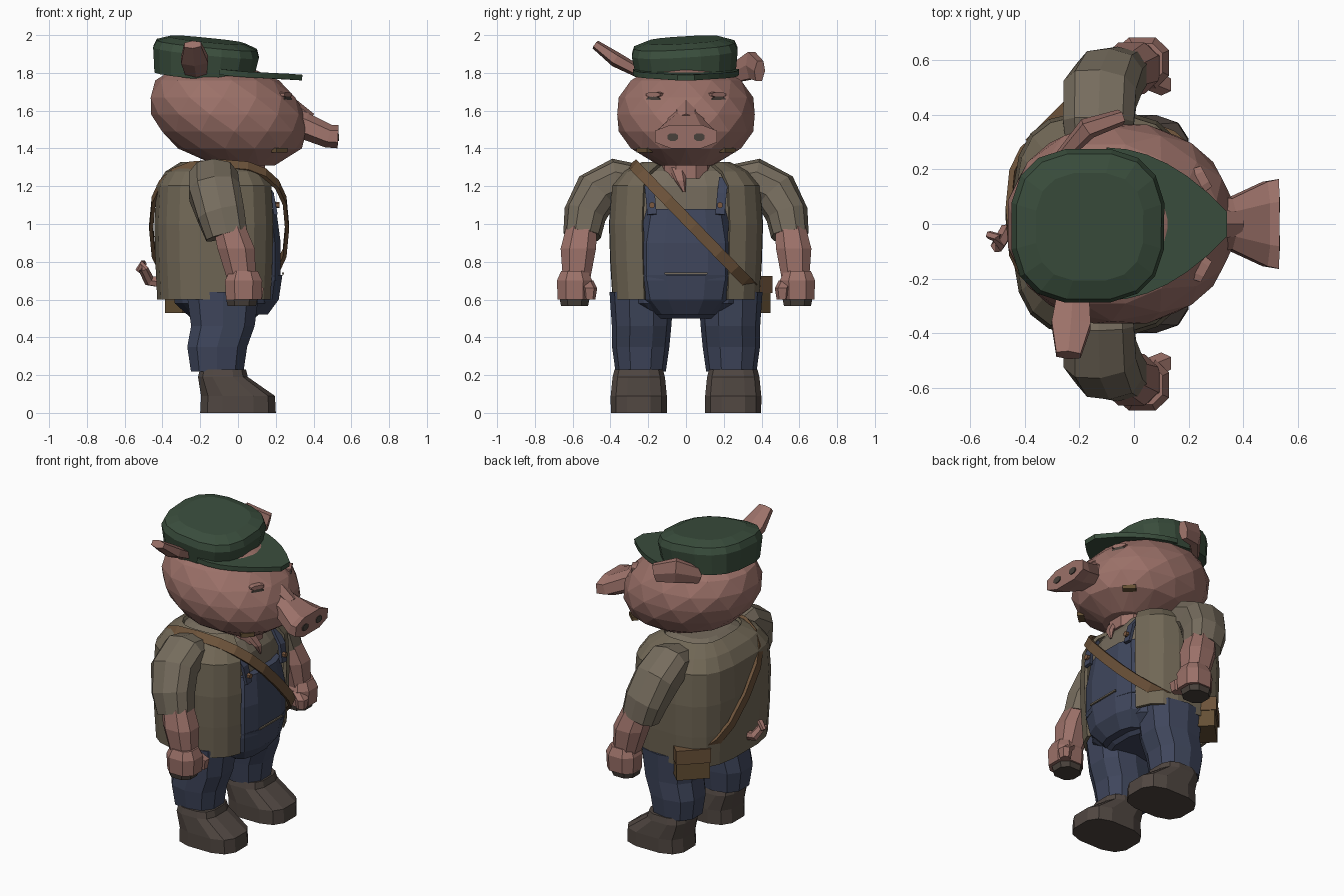
import bpy, bmesh, math
from mathutils import Vector, Matrix

cube = bpy.data.objects.get("Cube")
if cube:
    bpy.data.objects.remove(cube)

FORWARD, LEFT, UP = Vector((1, 0, 0)), Vector((0, 1, 0)), Vector((0, 0, 1))


def material(name, red, green, blue):
    colour = (red, green, blue, 1)
    mat = bpy.data.materials.new(name)
    mat.use_nodes = True
    mat.diffuse_color = colour
    mat.node_tree.nodes["Principled BSDF"].inputs["Base Color"].default_value = colour
    return mat


SKIN = material("pink skin", .33, .165, .14)
GREEN = material("cap green", .042, .075, .046)
VEST = material("khaki vest", .165, .137, .093)
SHIRT = material("khaki shirt", .18, .15, .11)
NAVY = material("denim navy", .05, .062, .108)
BOOT = material("boot brown", .08, .062, .053)
STRAP = material("strap leather", .15, .085, .042)
POUCH = material("pouch leather", .13, .08, .035)
DARK = material("dark hoof", .065, .052, .043)
COPPER = material("button copper", .2, .1, .05)


def finish(name, mat, bm):
    """Turn a bmesh into a flat shaded object."""
    bmesh.ops.recalc_face_normals(bm, faces=bm.faces)
    mesh = bpy.data.meshes.new(name)
    bm.to_mesh(mesh)
    bm.free()
    mesh.materials.append(mat)
    obj = bpy.data.objects.new(name, mesh)
    bpy.context.collection.objects.link(obj)
    return obj


def thicken(obj, amount):
    modifier = obj.modifiers.new("thickness", "SOLIDIFY")
    modifier.thickness = amount
    modifier.offset = 0
    return obj


def tangent(points, i):
    return (points[min(i + 1, len(points) - 1)] - points[max(i - 1, 0)]).normalized()


def rounded(angle, power):
    """Point on a unit circle that squares up as the power grows."""
    c, s = math.cos(angle), math.sin(angle)
    return (math.copysign(abs(c) ** (2 / power), c), math.copysign(abs(s) ** (2 / power), s))


def stack(x, y, *heights):
    return [(x, y, z) for z in heights]


def loft(name, mat, path, radii, flat=1, sides=8, power=2.5, across=None, gap=0, stagger=False):
    """Skin rings along a path: level rings, or rings square to the path if across is given."""
    bm = bmesh.new()
    points = [Vector(p) for p in path]
    flats = flat if isinstance(flat, tuple) else [flat] * len(points)
    loops = []
    for i, (point, radius) in enumerate(zip(points, radii)):
        u, v = FORWARD, LEFT
        if across:
            along = tangent(points, i)
            u = (across - along * across.dot(along)).normalized()
            v = along.cross(u)
        loop = []
        for k in range(sides):
            angle = math.tau * (k + .5) / sides
            if gap:
                angle = gap + (math.tau - 2 * gap) * k / (sides - 1)
            if stagger and i % 2:
                angle += math.pi / sides
            c, s = rounded(angle, power)
            loop.append(bm.verts.new(point + u * radius * c + v * radius * flats[i] * s))
        loops.append(loop)
    for i, (low, high) in enumerate(zip(loops, loops[1:])):
        for k in range(sides - 1 if gap else sides):
            j = (k + 1) % sides
            corners = (low[k], low[j], high[j], high[k])
            if not stagger:
                bm.faces.new(corners)
            else:
                a, b, c, d = corners if i % 2 else corners[1:] + corners[:1]
                bm.faces.new((a, b, c))
                bm.faces.new((a, c, d))
    if not gap:
        bm.faces.new(loops[0])
        bm.faces.new(loops[-1])
    return finish(name, mat, bm)


def ribbon(name, mat, path, middle, width, closed=False):
    """Flat band along a path, facing away from a middle point."""
    bm = bmesh.new()
    points = [Vector(p) for p in path]
    rows = []
    for i, point in enumerate(points):
        edge = tangent(points, i).cross(point - Vector(middle)).normalized() * width / 2
        rows.append((bm.verts.new(point + edge), bm.verts.new(point - edge)))
    following = rows[1:] + rows[:1] if closed else rows[1:]
    for (a, b), (c, d) in zip(rows, following):
        bm.faces.new((a, b, d, c))
    return thicken(finish(name, mat, bm), .02)


def box(name, mat, centre, size, turn=0):
    bm = bmesh.new()
    placing = Matrix.Translation(centre) @ Matrix.Rotation(turn, 4, "Z")
    bmesh.ops.create_cube(bm, size=1, matrix=placing @ Matrix.Diagonal((*size, 1)))
    return finish(name, mat, bm)


# Head: facetted egg leaning forward at the jaw
levels = range(-3, 4)
loft("head", SKIN, path=[(-.05 - .03 * t, 0, 1.58 + .09 * t) for t in levels],
     radii=[.41 * (1 - (t / 3.2) ** 2) ** .45 for t in levels],
     flat=.91, sides=14, power=2.1, stagger=True)
loft("neck", SKIN, path=stack(0, 0, 1.24, 1.36), radii=(.15, .15), flat=.9, sides=10)
loft("neck_fold", SKIN, path=[(.11, -.05, 1.3), (.16, -.03, 1.23), (.17, -.01, 1.17)],
     radii=(.03, .02, .005), flat=1.5, sides=6)
loft("snout", SKIN, path=[(.2, 0, 1.56), (.35, 0, 1.52), (.48, 0, 1.465), (.53, 0, 1.463)],
     radii=(.11, .1, .165, .175), flat=(.9, .75, .4, .38), across=LEFT)
loft("snout_bridge", SKIN, path=[(.18, 0, 1.69), (.38, 0, 1.55)], radii=(.07, .05), flat=.8,
     sides=6, across=LEFT)

# Parts that repeat on both sides
for s, tag in ((1, "_left"), (-1, "_right")):
    # Face
    loft("nostril" + tag, DARK, path=[(.5, s * .07, 1.46), (.535, s * .07, 1.46)],
         radii=(.03, .03), flat=.7, across=LEFT)
    for part, mat, z, flat in (("eye", DARK, 1.65, .6), ("eyelid", SKIN, 1.685, .3)):
        loft(part + tag, mat, path=[(.2, s * .14, z), (.265, s * .175, z)],
             radii=(.06, .045), flat=flat, across=LEFT)
    box("mouth_corner" + tag, POUCH, centre=(.22, s * .22, 1.39), size=(.08, .04, .025), turn=-s * .75)

    # Arm
    loft("sleeve" + tag, SHIRT,
         path=[(-.13, s * .25, 1.21), (-.13, s * .37, 1.23), (-.125, s * .475, 1.17),
               (-.09, s * .535, 1.05), (-.06, s * .55, .94)],
         radii=(.12, .135, .14, .13, .115), flat=.87, sides=10, across=FORWARD)
    loft("forearm" + tag, SKIN, path=[(-.05, s * .55, 1), (-.01, s * .57, .87), (.02, s * .58, .7)],
         radii=(.09, .105, .08), flat=.95)
    loft("hand" + tag, SKIN, path=stack(.03, s * .59, .75, .7, .6), radii=(.08, .105, .1), flat=.95)
    loft("hoof" + tag, DARK, path=stack(.02, s * .59, .61, .565), radii=(.09, .08), flat=.95)
    loft("thumb" + tag, SKIN, path=[(.05, s * .53, .7), (.1, s * .51, .66), (.1, s * .51, .6)],
         radii=(.04, .04, .03), sides=6)

    # Leg and boot
    loft("trouser_leg" + tag, NAVY,
         path=stack(-.08, s * .235, .64, .46) + stack(-.11, s * .24, .35, .22),
         radii=(.2, .175, .165, .145), flat=(.85, .9, .92, .92), sides=10)
    loft("boot" + tag, BOOT, path=stack(0, s * .25, 0, .09) + stack(-.08, s * .25, .19, .23),
         radii=(.205, .2, .135, .125), flat=(.74, .76, 1.05, 1.05), sides=12, power=3)

    # Overall strap with its button
    ribbon("overall_strap" + tag, NAVY,
           path=[(.2, s * .18, 1.05), (.18, s * .19, 1.16), (.12, s * .2, 1.24)],
           middle=(-.1, s * .17, .9), width=.05)
    loft("strap_button" + tag, COPPER, path=[(.18, s * .18, 1.1), (.22, s * .18, 1.1)],
         radii=(.016, .016), sides=6, across=LEFT)

# Ears: one raised, one folded
loft("ear_right", SKIN, path=[(-.22, -.22, 1.79), (-.23, -.37, 1.87), (-.24, -.48, 1.95)],
     radii=(.06, .08, .05), flat=.5, sides=6, across=FORWARD)
loft("ear_left", SKIN, path=[(-.27, .24, 1.79), (-.17, .35, 1.84), (-.05, .39, 1.81)],
     radii=(.05, .08, .06), flat=.5, sides=6, across=UP)

# Cap, slightly tilted, with a tapering peak
crown = loft("cap_crown", GREEN, path=stack(0, 0, -.02, .11, .15, .175),
             radii=(.265, .285, .27, .2), sides=16, power=2.7)
crown.location = (-.18, 0, 1.8)
crown.rotation_euler = (.06, .1, 0)

bm = bmesh.new()
half = []
for i in range(7):
    reach = .44 * i / 6
    half.append((reach - .1, .28 * (1 - (reach / .48) ** 2)))
outline = half + [(x, -y) for x, y in reversed(half)]
bm.faces.new([bm.verts.new((x, y, 1.82 - .13 * x - .35 * y * y)) for x, y in outline])
thicken(finish("cap_peak", GREEN, bm), .03)

# Shirt, open vest and overalls
loft("shirt", SHIRT, path=stack(-.12, 0, .64, 1.2, 1.28, 1.33), radii=(.28, .28, .23, .14),
     flat=1.27, sides=16, power=2.8)
vest = loft("vest", VEST, path=stack(-.12, 0, .6, .8, 1, 1.2, 1.27, 1.32),
            radii=(.3, .31, .315, .305, .26, .18), flat=1.27, sides=18, power=3.2, gap=.42)
thicken(vest, .02)
loft("overalls_seat", NAVY, path=stack(-.08, 0, .5, .58, .75), radii=(.17, .26, .28),
     flat=1.25, sides=14)
loft("overalls_belly", NAVY, path=stack(.04, 0, .52, .6, .73), radii=(.12, .18, .2),
     flat=1.35, sides=12, power=2.8)
loft("overalls_bib", NAVY, path=stack(.04, 0, .7, .9, 1.08), radii=(.19, .19, .165),
     flat=1.35, sides=12, power=3.4)
box("bib_seam", SHIRT, centre=(.238, 0, .737), size=(.01, .23, .01))

# Strap looping over the right shoulder down to the left hip
middle, drop, reach = Vector((-.1, .04, .985)), Vector((0, .32, -.33)), FORWARD * .36
loop = []
for k in range(20):
    c, s = rounded(math.tau * k / 20, 2.7)
    loop.append(middle + drop * c + reach * s)
ribbon("shoulder_strap", STRAP, path=loop, middle=middle, width=.06, closed=True)

# Hip pouch and flap
turn = -math.pi / 4
box("pouch", POUCH, centre=(-.27, .33, .62), size=(.13, .2, .18), turn=turn)
box("pouch_flap", STRAP, centre=(-.27, .33, .68), size=(.15, .21, .09), turn=turn)

# Curly tail
loft("tail", SKIN, path=[(-.4, -.03, .69), (-.47, -.03, .7), (-.5, -.08, .76), (-.5, -.05, .79), (-.53, -.04, .75)],
     radii=(.03, .03, .025, .02, .015), sides=6, across=UP)
